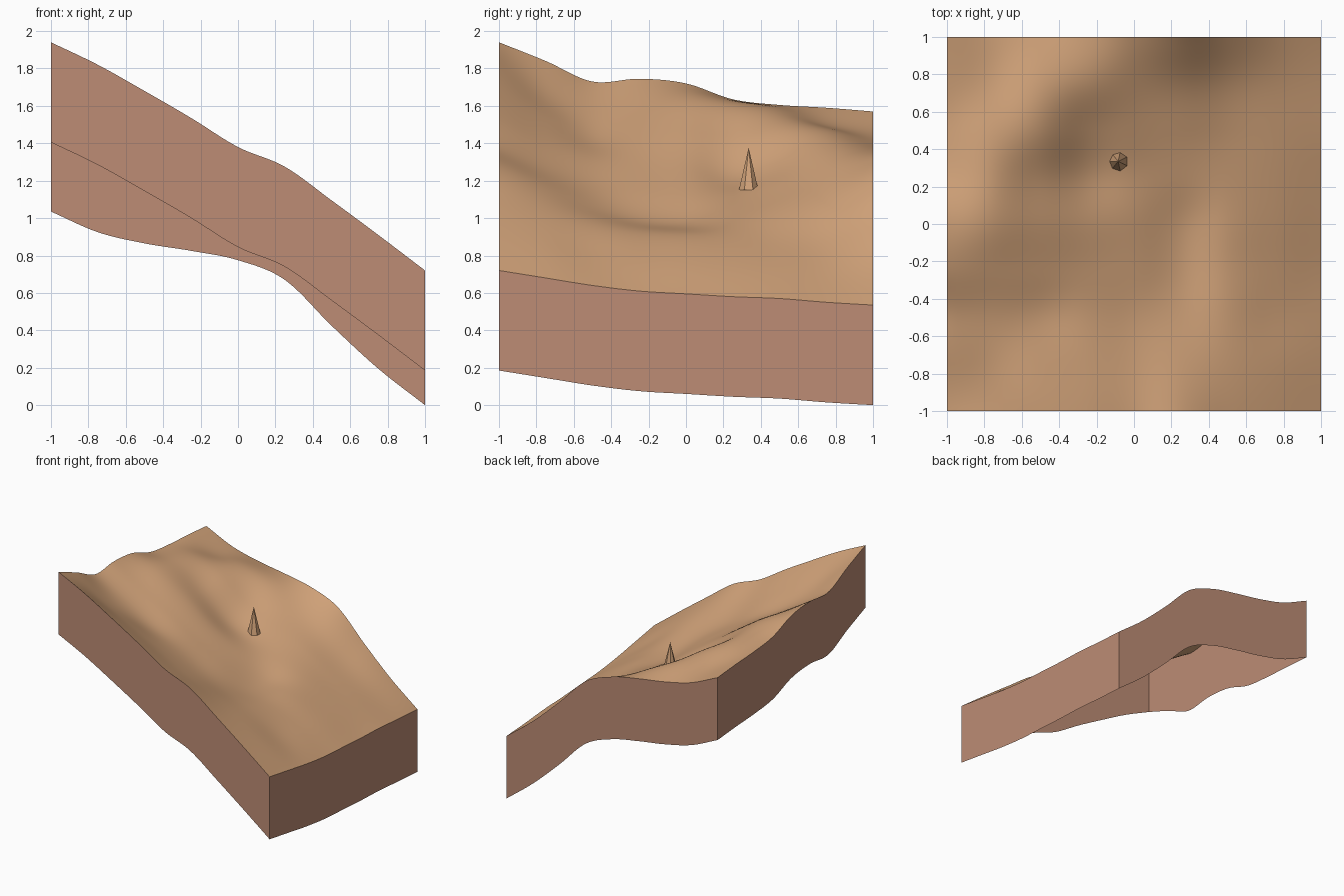
import bpy
import bmesh
import math

if "Cube" in bpy.data.objects:
    bpy.data.objects.remove(bpy.data.objects["Cube"], do_unlink=True)

SEGMENTS = 72
WALL_DEPTH = 0.535

# Cross-sections from front to back, each running from the high side to the low side
# (heights in hundredths, evenly spaced)
SECTIONS = [
    [194, 182, 168, 153.5, 138, 127.5, 109.5, 91, 72],
    [184, 166, 153.5, 140.5, 126.5, 116, 102.5, 86, 68],
    [173, 157.5, 143, 132, 118, 106, 96, 80, 64],
    [174.5, 159.5, 145, 130, 115, 99.5, 92, 78, 61],
    [172, 163, 147, 129, 113, 97.5, 91, 77, 59.5],
    [163.5, 160.5, 143.5, 123, 112, 101, 89.5, 75, 58],
    [160.5, 157.5, 148, 129, 117, 104, 88, 73, 57],
    [159, 150, 147, 137, 123, 108, 88.5, 71.5, 55],
    [157, 146, 140, 136, 131, 120.5, 96, 73, 53.5],
]


def make_material(name, colour):
    mat = bpy.data.materials.new(name)
    mat.use_nodes = True
    mat.diffuse_color = (*colour, 1)
    bsdf = mat.node_tree.nodes["Principled BSDF"]
    bsdf.inputs["Base Color"].default_value = (*colour, 1)
    bsdf.inputs["Roughness"].default_value = 0.9
    return mat


def spline(values, position):
    """Smooth curve through evenly spaced values, for position from -1 to 1."""
    last = len(values) - 1
    t = (position + 1) / 2 * last
    i = max(0, min(int(t), last - 1))
    t -= i
    b, c = values[i], values[i + 1]
    a = values[i - 1] if i > 0 else 2 * b - c
    d = values[i + 2] if i + 2 <= last else 2 * c - b
    return b + t / 2 * (c - a + t * (2 * a - 5 * b + 4 * c - d + t * (3 * (b - c) + d - a)))


def ground_height(x, y):
    return spline([spline(row, x) for row in SECTIONS], y) / 100


def ground_mesh():
    bm = bmesh.new()
    bmesh.ops.create_grid(bm, x_segments=SEGMENTS, y_segments=SEGMENTS, size=1)
    for v in bm.verts:
        v.co.z = ground_height(v.co.x, v.co.y)
    # Soften the small kinks between cross-sections, leaving the rim as it is
    inner = [v for v in bm.verts if not v.is_boundary]
    for _ in range(4):
        bmesh.ops.smooth_vert(bm, verts=inner, factor=0.5, use_axis_z=True)
    return bm


def add_object(name, bm, mat, smooth):
    mesh = bpy.data.meshes.new(name)
    for face in bm.faces:
        face.smooth = smooth
    bm.to_mesh(mesh)
    bm.free()
    mesh.materials.append(mat)
    obj = bpy.data.objects.new(name, mesh)
    bpy.context.scene.collection.objects.link(obj)
    return obj


sand = make_material("sandy ground", (0.65, 0.37, 0.195))
earth = make_material("brown earth", (0.51, 0.265, 0.178))

# Rolling hillside surface
add_object("hillside", ground_mesh(), sand, True)

# Cut earth walls hanging from the rim, open underneath
bm = ground_mesh()
top_faces = list(bm.faces)
rim = [e for e in bm.edges if e.is_boundary]
extruded = bmesh.ops.extrude_edge_only(bm, edges=rim)
for item in extruded["geom"]:
    if isinstance(item, bmesh.types.BMVert):
        item.co.z -= WALL_DEPTH
bmesh.ops.delete(bm, geom=top_faces, context="FACES")
for face in bm.faces:
    face.normal_update()
    outward = face.calc_center_median()
    outward.z = 0
    if face.normal.dot(outward) < 0:
        face.normal_flip()
add_object("earth_walls", bm, earth, False)

# Small pointed rock rooted in the valley
bm = bmesh.new()
bmesh.ops.create_cone(bm, cap_ends=True, segments=7, radius1=0.053, radius2=0, depth=0.225)
spire = add_object("rock_spire", bm, sand, False)
spire.location = (-0.085, 0.335, 1.264)
spire.rotation_euler.z = math.pi / 2
